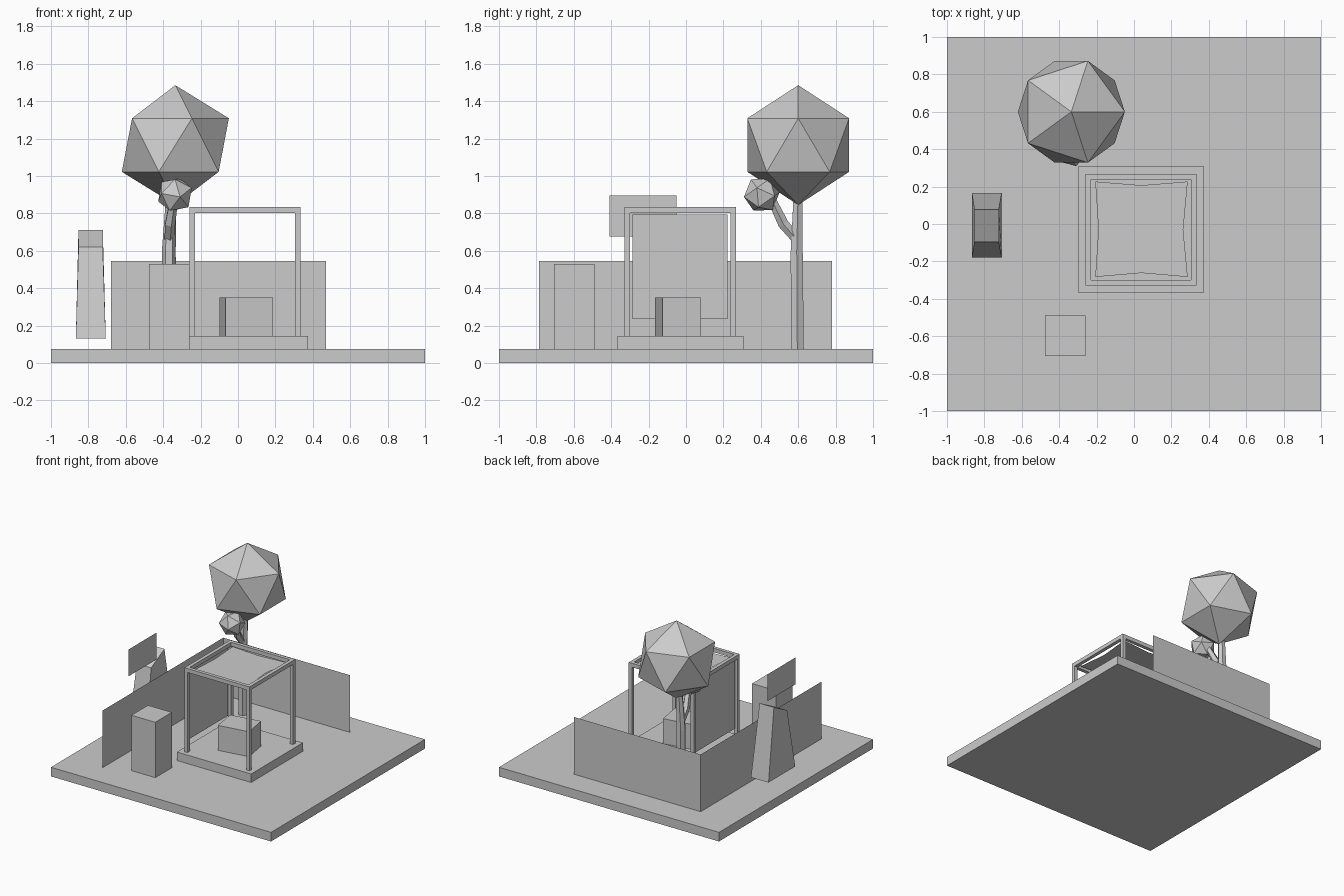
import bpy, bmesh
from math import radians, sin, cos, pi
from mathutils import Vector

if "Cube" in bpy.data.objects:
    bpy.data.objects.remove(bpy.data.objects["Cube"])


def mesh(name, verts, faces):
    me = bpy.data.meshes.new(name)
    me.from_pydata(verts, [], faces)
    ob = bpy.data.objects.new(name, me)
    bpy.context.collection.objects.link(ob)
    return ob


def loft(name, rings, caps=True):
    """Skin equal-length rings, listed bottom to top, into a closed solid."""
    n = len(rings[0])
    verts = [v for r in rings for v in r]
    faces = [(k*n + i, k*n + (i+1) % n, (k+1)*n + (i+1) % n, (k+1)*n + i)
             for k in range(len(rings) - 1) for i in range(n)]
    if caps:
        faces += [tuple(reversed(range(n))), tuple(range(len(verts) - n, len(verts)))]
    return mesh(name, verts, faces)


def box(name, x0, x1, y0, y1, z0, z1):
    """Box from its limits, with the origin at its centre."""
    c = Vector(((x0 + x1)/2, (y0 + y1)/2, (z0 + z1)/2))
    hx, hy, hz = (x1 - x0)/2, (y1 - y0)/2, (z1 - z0)/2
    plan = [(-hx, -hy), (hx, -hy), (hx, hy), (-hx, hy)]
    ob = loft(name, [[(x, y, z) for x, y in plan] for z in (-hz, hz)])
    ob.location = c
    return ob


def sheet(name, *points):
    return mesh(name, points, [tuple(range(len(points)))])


def side_sheet(name, x, y0, y1, z0, z1):
    return sheet(name, (x, y0, z0), (x, y1, z0), (x, y1, z1), (x, y0, z1))


def limb(name, path, sides):
    """Tapered low-poly limb along (point, radius) pairs."""
    rings = []
    for i, (p, r) in enumerate(path):
        a = Vector(path[max(i-1, 0)][0])
        b = Vector(path[min(i+1, len(path)-1)][0])
        q = Vector((0, 0, 1)).rotation_difference(b - a)
        rings.append([Vector(p) + q @ Vector((r*cos(2*pi*k/sides), r*sin(2*pi*k/sides), 0))
                      for k in range(sides)])
    return loft(name, rings)


def foliage(name, loc, r, tilt=0):
    ob = mesh(name, [], [])
    bm = bmesh.new()
    bmesh.ops.create_icosphere(bm, subdivisions=1, radius=r)
    bm.to_mesh(ob.data)
    bm.free()
    ob.location = loc
    ob.rotation_euler.x = tilt
    return ob


# Ground slab and the two thin boundary walls
box("ground_slab", -1, 1, -1, 1, 0, .075)
side_sheet("left_wall", -.68, -.785, .78, .075, .545)
sheet("back_wall", (-.68, .78, .075), (.47, .78, .075), (.47, .78, .545), (-.68, .78, .545))

# Shelter: plinth, four posts, four beams
box("shelter_plinth", -.3, .375, -.365, .307, .075, .145)
X0, X1, Y0, Y1, W = -.258, .334, -.328, .267, .029
for nx, x in (("left", X0), ("right", X1 - W)):
    for ny, y in (("front", Y0), ("back", Y1 - W)):
        box(f"{ny}_{nx}_post", x, x + W, y, y + W, .145, .803)
    box(f"{nx}_beam", x, x + W, Y0 + W, Y1 - W, .803, .835)
for ny, y in (("front", Y0), ("back", Y1 - W)):
    box(f"{ny}_beam", X0, X1, y, y + W, .803, .835)

# Stretched roof canopy with pulled-in edges, and side screen
sheet("roof_canopy", (-.207, -.283, .81), (.04, -.262, .81), (.287, -.283, .81),
      (.263, -.03, .81), (.287, .227, .81), (.04, .207, .81),
      (-.207, .227, .81), (-.19, -.03, .81))
side_sheet("side_screen", -.245, -.285, .222, .235, .795)

# Slightly turned seat block
seat = box("seat_block", -.085, .172, -.147, .061, .145, .35)
seat.rotation_euler.z = radians(9.2)

# Cabinet at the front
box("cabinet", -.475, -.258, -.705, -.49, .075, .53)

# Tapered pillar with a slanted top, and thin sign beside it
loft("tapered_pillar", [
    [(-.867, -.18, .13), (-.707, -.18, .13), (-.707, .167, .13), (-.867, .167, .13)],
    [(-.853, -.095, .62), (-.723, -.095, .62), (-.723, .077, .71), (-.853, .077, .71)]])
side_sheet("sign_panel", -.708, -.41, -.05, .675, .895)

# Tree
limb("tree_trunk", [((-.37, .595, .075), .04), ((-.37, .592, .6), .037),
                    ((-.355, .6, .95), .025)], 6)
limb("tree_branch", [((-.37, .585, .67), .028), ((-.365, .52, .745), .03),
                     ((-.345, .46, .87), .024)], 5)
foliage("tree_crown", (-.335, .6, 1.165), .32)
foliage("small_foliage", (-.337, .405, .9), .1, radians(35))
